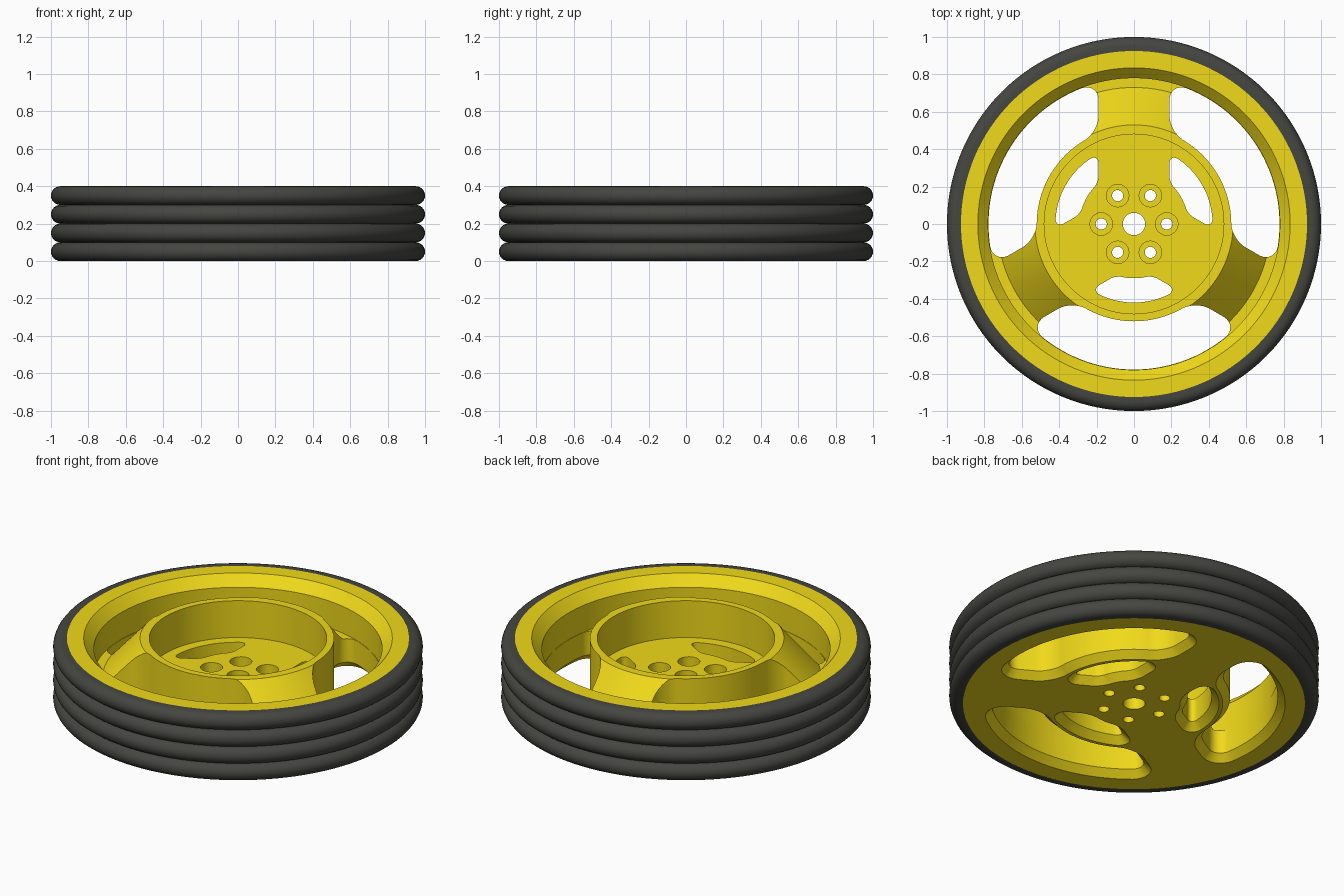
import bpy, bmesh
from math import sin, cos, pi, asin, radians
from mathutils import Vector

if "Cube" in bpy.data.objects:
    bpy.data.objects.remove(bpy.data.objects["Cube"])

SEG = 128


def material(name, color):
    m = bpy.data.materials.new(name)
    m.diffuse_color = (*color, 1)
    m.use_nodes = True
    m.node_tree.nodes["Principled BSDF"].inputs["Base Color"].default_value = m.diffuse_color
    return m


def finish(name, bm, mat=None):
    bmesh.ops.recalc_face_normals(bm, faces=bm.faces)
    me = bpy.data.meshes.new(name)
    bm.to_mesh(me)
    bm.free()
    ob = bpy.data.objects.new(name, me)
    bpy.context.collection.objects.link(ob)
    if mat:
        me.materials.append(mat)
    return ob


def bridge(bm, a, b):
    n = len(a)
    for i in range(n):
        bm.faces.new((a[i], a[(i + 1) % n], b[(i + 1) % n], b[i]))


def lathe(name, profile, mat):
    """Spin a closed (radius, z) outline about the z axis."""
    bm = bmesh.new()
    rings = [[bm.verts.new((r * cos(2 * pi * k / SEG), r * sin(2 * pi * k / SEG), z))
              for r, z in profile] for k in range(SEG)]
    for k in range(SEG):
        bridge(bm, rings[k], rings[(k + 1) % SEG])
    return finish(name, bm, mat)


def loft(bm, rings):
    """Capped solid through a stack of rings with equal point counts."""
    vr = [[bm.verts.new(p) for p in ring] for ring in rings]
    for a, b in zip(vr, vr[1:]):
        bridge(bm, a, b)
    bm.faces.new(vr[0][::-1])
    bm.faces.new(vr[-1])


def polar(r, a):
    return Vector((r * cos(a), r * sin(a)))


def corner(p0, p1, p2, w=0.65, n=8):
    """Rounded corner from p0 to p2 around p1."""
    pts = []
    for i in range(n + 1):
        t = i / n
        a, b, c = (1 - t) ** 2, 2 * w * t * (1 - t), t * t
        pts.append((p0 * a + p1 * b + p2 * c) / (a + b + c))
    return pts


def slot_outline(r1, r2, half, d1, d2, n=28):
    """Window between two spokes at +-60 degrees, with rounded corners."""
    a1 = pi / 3 - asin(half / r1)
    a2 = pi / 3 - asin(half / r2)
    p1, p2 = polar(r1, a1), polar(r2, a2)
    u = (p2 - p1).normalized()
    e1, e2 = a1 - d1 / r1, a2 - d2 / r2
    up = corner(polar(r2, e2), p2, p2 - u * d2) + corner(p1 + u * d1, p1, polar(r1, e1))
    down = [Vector((p.x, -p.y)) for p in reversed(up)]
    inner = [polar(r1, e1 * (1 - 2 * i / n)) for i in range(1, n)]
    outer = [polar(r2, -e2 * (1 - 2 * i / n)) for i in range(1, n)]
    return up + inner + down + outer


def add_slot(bm, angle, r1, r2, d1, d2):
    rings = []
    # bottom edge flares out as a chamfer
    for off, z in ((0.05, -0.01), (0.0, 0.04), (0.0, 0.6)):
        pts = slot_outline(r1 - off, r2 + off, 0.19 - off, d1 + off * 0.68, d2 + off * 1.28)
        ca, sa = cos(angle), sin(angle)
        rings.append([(p.x * ca - p.y * sa, p.x * sa + p.y * ca, z) for p in pts])
    loft(bm, rings)


yellow = material("yellow", (0.88, 0.70, 0.01))
black = material("dark_rubber", (0.06, 0.06, 0.052))

# tyre: four stacked round ribs
profile = [(0.925, 0.4), (0.925, 0.0)]
for i in range(4):
    for k in range(0 if i == 0 else 1, 13):
        t = -pi / 2 + pi * k / 12
        profile.append((0.95 + 0.05 * cos(t), 0.05 + 0.1 * i + 0.05 * sin(t)))
tyre = lathe("tyre", profile, black)

# wheel: hub cup, sloped spokes and flared rim in one outline
wheel = lathe("wheel", [
    (0.06, 0.0), (0.926, 0.0), (0.926, 0.4), (0.835, 0.4), (0.78, 0.34), (0.78, 0.18),
    (0.73, 0.18), (0.53, 0.4), (0.48, 0.4), (0.48, 0.18), (0.06, 0.18)], yellow)

# cutter: large and small windows, stepped bolt holes
bm = bmesh.new()
for k in range(3):
    ang = radians(30 + 120 * k)
    add_slot(bm, ang, 0.52, 0.778, 0.09, 0.09)
    add_slot(bm, ang, 0.29, 0.42, 0.035, 0.05)
for k in range(6):
    c = polar(0.175, k * pi / 3)
    loft(bm, [[(c.x + r * cos(2 * pi * i / 32), c.y + r * sin(2 * pi * i / 32), z)
               for i in range(32)]
              for r, z in ((0.03, -0.05), (0.03, 0.08), (0.06, 0.08), (0.06, 0.6))])
cutter = finish("window_cutter", bm)
cutter.hide_render = True

mod = wheel.modifiers.new("windows", 'BOOLEAN')
mod.operation = 'DIFFERENCE'
mod.solver = 'EXACT'
mod.object = cutter
bpy.context.view_layer.objects.active = wheel
bpy.ops.object.modifier_apply(modifier=mod.name)
bpy.data.objects.remove(cutter)

# smooth shading with sharp edges kept
for ob in (tyre, wheel):
    bpy.ops.object.select_all(action='DESELECT')
    ob.select_set(True)
    bpy.context.view_layer.objects.active = ob
    bpy.ops.object.shade_smooth_by_angle(angle=radians(30))
